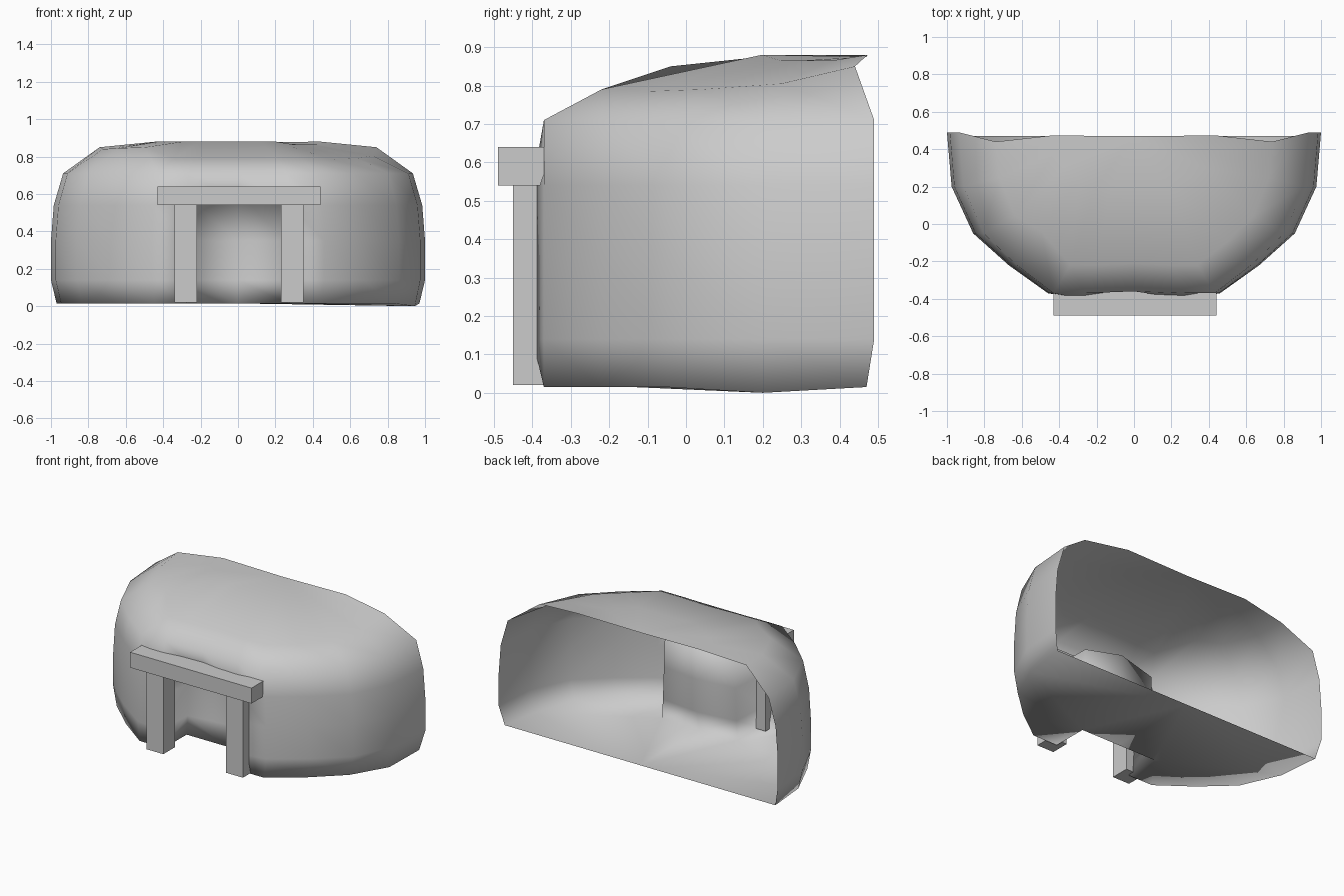
import bpy, bmesh

if "Cube" in bpy.data.objects:
    bpy.data.objects.remove(bpy.data.objects["Cube"])

BACK = 0.465
# half plan outline of the rock, from the back rim to the front centre
HALF = [(1.0, .49), (.975, .2), (.86, -.05), (.67, -.22), (.46, -.37), (.28, -.37)]
PLAN = HALF + [(0, -.36)] + [(-x, y) for x, y in reversed(HALF)]
# rings going up: x scale, y scale, height
RINGS = [(.97, 1, .015), (1, 1, .14), (1, 1, .35), (.985, 1, .54),
         (.935, 1, .71), (.74, .82, .79), (.44, .32, .88)]
# shoulder heights that differ from the front of the roof (column: z)
SHOULDER = {1: .805, 2: .79, 3: .785, 9: .85, 10: .845, 11: .84}
DOOR = (5, 6, 7)          # outline columns spanning the entrance
DOOR_TOP = 3              # ring index at the top of the entrance


def finish(bm, name, smooth):
    bmesh.ops.recalc_face_normals(bm, faces=bm.faces)
    for f in bm.faces:
        f.smooth = smooth
    me = bpy.data.meshes.new(name)
    bm.to_mesh(me)
    bm.free()
    ob = bpy.data.objects.new(name, me)
    bpy.context.collection.objects.link(ob)
    return ob


def rock_shell():
    bm = bmesh.new()
    grid = []
    for r, (kx, ky, z) in enumerate(RINGS):
        row = []
        for c, (x, y) in enumerate(PLAN):
            py = BACK + (y - BACK) * ky
            pz = z
            if c in (5, 7) and 1 <= r <= 3:
                py -= .03                      # bulging rim beside the door
            if r == 0 and c in (0, 12):
                py = .47
            if r == 0 and c == 1:
                pz = 0                         # low spot of the base
            if r == 5:
                pz = SHOULDER.get(c, z)
                if c == 9:
                    py = -.04
                if c in (0, 12):
                    py, pz = .44, .85          # notch in the back rim
            if r == 6 and c in (1, 2, 3):
                pz = .865
            row.append(bm.verts.new((x * kx, py, pz)))
        grid.append(row)

    # walls and roof, leaving the entrance open
    n = len(PLAN)
    for r in range(len(RINGS) - 1):
        for c in range(n - 1):
            if r < DOOR_TOP and c in DOOR[:2]:
                continue
            bm.faces.new((grid[r][c], grid[r][c + 1], grid[r + 1][c + 1], grid[r + 1][c]))
    peak = bm.verts.new((0, BACK + .005, .875))
    for c in range(n - 1):
        bm.faces.new((grid[-1][c], grid[-1][c + 1], peak))

    # recessed alcove behind the entrance, bulging in the middle
    inner = []
    for r in range(DOOR_TOP + 1):
        z = RINGS[r][2] + (.02 if r == DOOR_TOP else 0)
        bulge = .03 if r else 0
        inner.append([bm.verts.new((x, -.14 + (0 if x else bulge),
                                    z + (.04 if not x and r == DOOR_TOP else 0)))
                      for x in (.27 - .007 * r, 0, -.27 + .007 * r)])
    for r in range(DOOR_TOP):
        for i in range(2):
            bm.faces.new((inner[r][i], inner[r][i + 1], inner[r + 1][i + 1], inner[r + 1][i]))
        for i, c in ((0, 5), (2, 7)):
            bm.faces.new((grid[r][c], inner[r][i], inner[r + 1][i], grid[r + 1][c]))
    for i in range(2):
        bm.faces.new((grid[DOOR_TOP][5 + i], grid[DOOR_TOP][6 + i],
                      inner[DOOR_TOP][i + 1], inner[DOOR_TOP][i]))
    for r in range(DOOR_TOP):
        bm.verts.remove(grid[r][6])

    # floor in strips, notched around the alcove
    g = grid[0]
    mid = bm.verts.new((0, .47, .015))
    for c, s, i in ((0, 1, 0), (12, -1, 2)):
        corner = inner[0][i]
        bm.faces.new((g[c], g[c + s], mid))
        bm.faces.new((g[c + s], corner, mid))
        for k in range(1, 5):
            bm.faces.new((g[c + k * s], g[c + (k + 1) * s], corner))
        bm.faces.new((corner, inner[0][1], mid))
    return finish(bm, "rock_shell", True)


def box(name, x0, x1, y0, y1, z0, z1, top_back=0):
    bm = bmesh.new()
    bmesh.ops.create_cube(bm, size=1)
    for v in bm.verts:
        x, y, z = v.co
        v.co = (x1 if x > 0 else x0, y1 if y > 0 else y0, z1 if z > 0 else z0)
        if y > 0 and z > 0:
            v.co.y += top_back
    return finish(bm, name, False)


rock_shell()
# timber door frame
box("left_post", -.34, -.22, -.45, -.33, .02, .54)
box("right_post", .23, .35, -.45, -.33, .02, .54)
box("lintel_beam", -.43, .44, -.49, -.38, .54, .64, .035)
